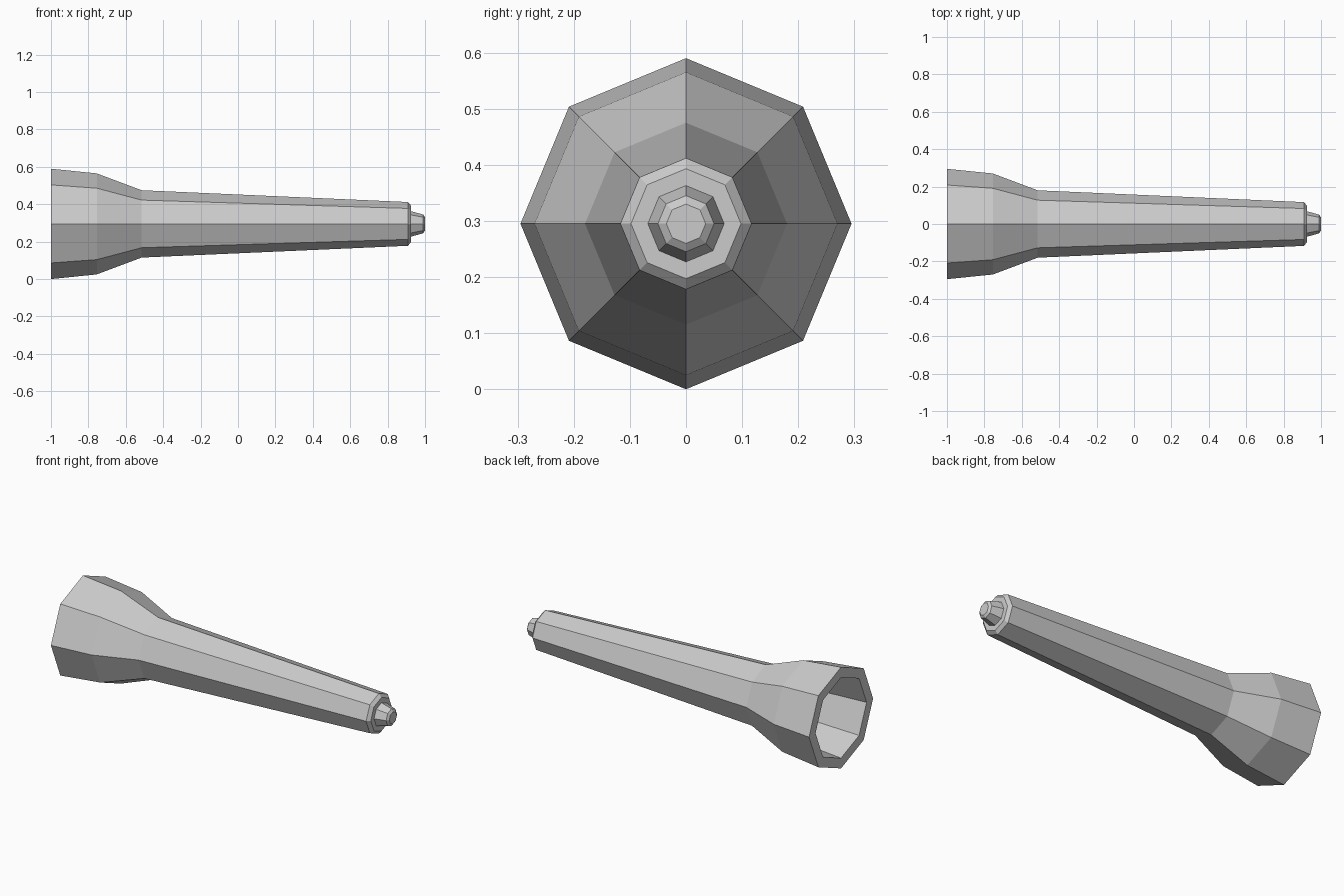
import bpy, bmesh, math

cube = bpy.data.objects.get("Cube")
if cube:
    bpy.data.objects.remove(cube, do_unlink=True)

SIDES = 8
AXIS_Z = 0.295

grey = bpy.data.materials.new("plain grey")
grey.use_nodes = True
colour = (0.6, 0.6, 0.6, 1)
grey.diffuse_color = colour
grey.node_tree.nodes["Principled BSDF"].inputs["Base Color"].default_value = colour


def turned(name, profile):
    """Octagonal turning about the x axis, capped at both ends of the profile."""
    bm = bmesh.new()
    rings = []
    for x, r in profile:
        angles = [2 * math.pi * i / SIDES for i in range(SIDES)]
        rings.append([bm.verts.new((x, r * math.cos(a), r * math.sin(a))) for a in angles])
    for a, b in zip(rings, rings[1:]):
        for i in range(SIDES):
            j = (i + 1) % SIDES
            bm.faces.new((a[i], a[j], b[j], b[i]))
    bm.faces.new(rings[0])
    bm.faces.new(rings[-1])
    bmesh.ops.recalc_face_normals(bm, faces=bm.faces)
    mesh = bpy.data.meshes.new(name)
    bm.to_mesh(mesh)
    bm.free()
    mesh.materials.append(grey)
    obj = bpy.data.objects.new(name, mesh)
    obj.location.z = AXIS_Z
    bpy.context.collection.objects.link(obj)
    return obj


# Flared body: inner bore, rim, outer shell and chamfered end
turned("flared_body", [
    (-0.52, 0.13), (-0.75, 0.215), (-1.0, 0.235),
    (-1.0, 0.295), (-0.755, 0.27), (-0.515, 0.18),
    (0.908, 0.117), (0.925, 0.098),
])

# Small tapered nub on the narrow end
turned("end_nub", [
    (0.915, 0.068), (0.925, 0.068), (0.99, 0.05), (1.0, 0.035),
])
